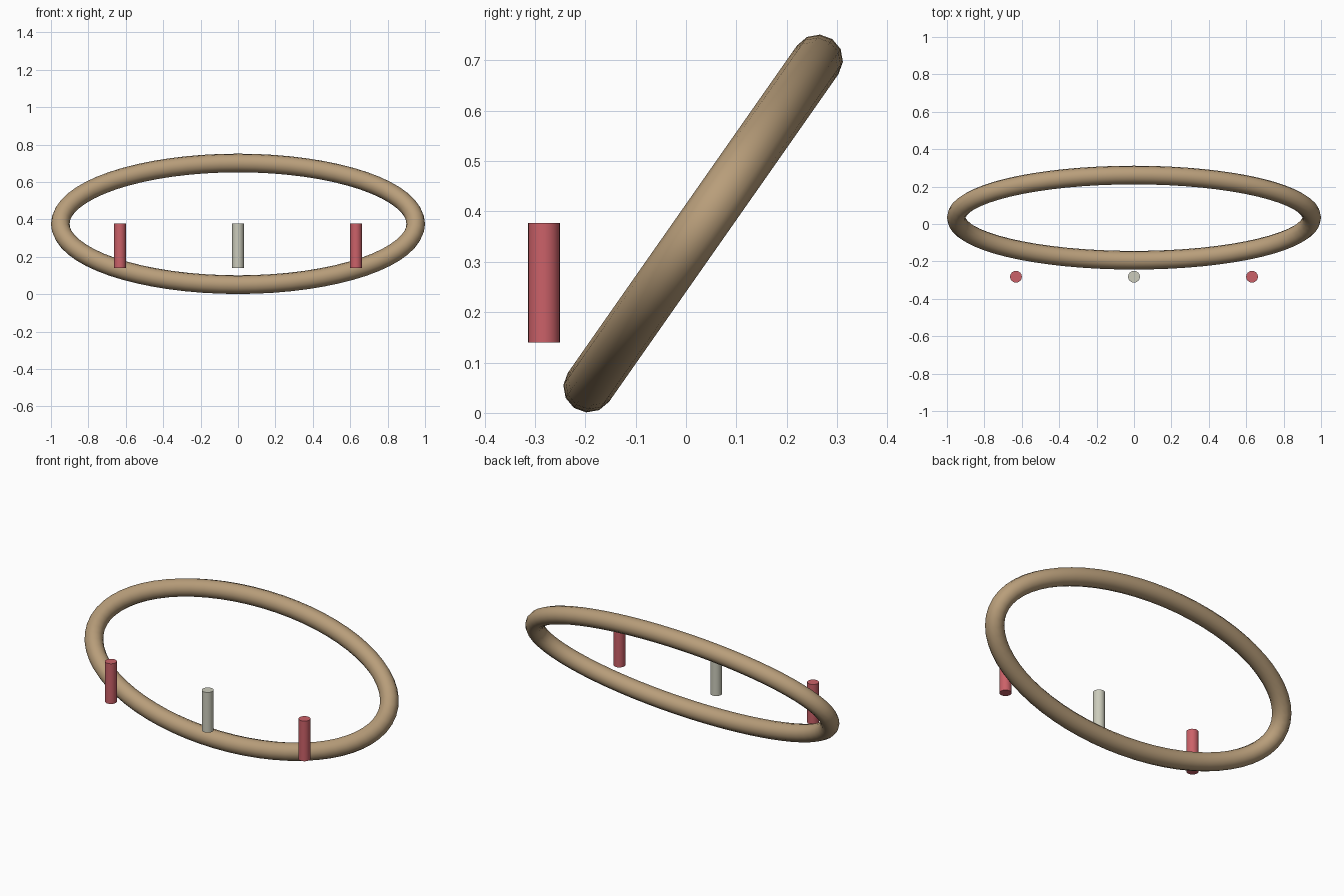
import bpy
import math

if "Cube" in bpy.data.objects:
    bpy.data.objects.remove(bpy.data.objects["Cube"])


def material(name, color):
    m = bpy.data.materials.new(name)
    m.diffuse_color = (*color, 1)
    m.use_nodes = True
    m.node_tree.nodes["Principled BSDF"].inputs["Base Color"].default_value = m.diffuse_color
    return m


tan = material("tan", (0.48, 0.34, 0.195))
red = material("soft_red", (0.60, 0.12, 0.14))
grey = material("warm_grey", (0.60, 0.60, 0.50))

# Tilted oval ring: a round tube swept along an ellipse
SEGMENTS = 64
curve = bpy.data.curves.new("oval_ring", 'CURVE')
curve.dimensions = '3D'
curve.bevel_depth = 0.05
curve.bevel_resolution = 4
spline = curve.splines.new('POLY')
spline.points.add(SEGMENTS - 1)
for i, p in enumerate(spline.points):
    a = 2 * math.pi * i / SEGMENTS
    p.co = (0.95 * math.cos(a), 0.397 * math.sin(a), 0, 1)
spline.use_cyclic_u = True
ring = bpy.data.objects.new("oval_ring", curve)
bpy.context.collection.objects.link(ring)
ring.location = (0, 0.034, 0.376)
ring.rotation_euler = (math.radians(55), 0, 0)
bpy.context.view_layer.objects.active = ring
ring.select_set(True)
bpy.ops.object.convert(target='MESH')
ring = bpy.context.object
ring.data.materials.clear()
ring.data.materials.append(tan)
bpy.ops.object.shade_smooth()


# Upright pegs in a row in front of the ring
def peg(name, x, mat):
    bpy.ops.mesh.primitive_cylinder_add(vertices=24, radius=0.0315, depth=0.237,
                                        location=(x, -0.282, 0.2585))
    ob = bpy.context.object
    ob.name = name
    ob.data.materials.append(mat)
    bpy.ops.object.shade_smooth_by_angle(angle=math.radians(40))


peg("left_peg", -0.631, red)
peg("middle_peg", 0, grey)
peg("right_peg", 0.631, red)
